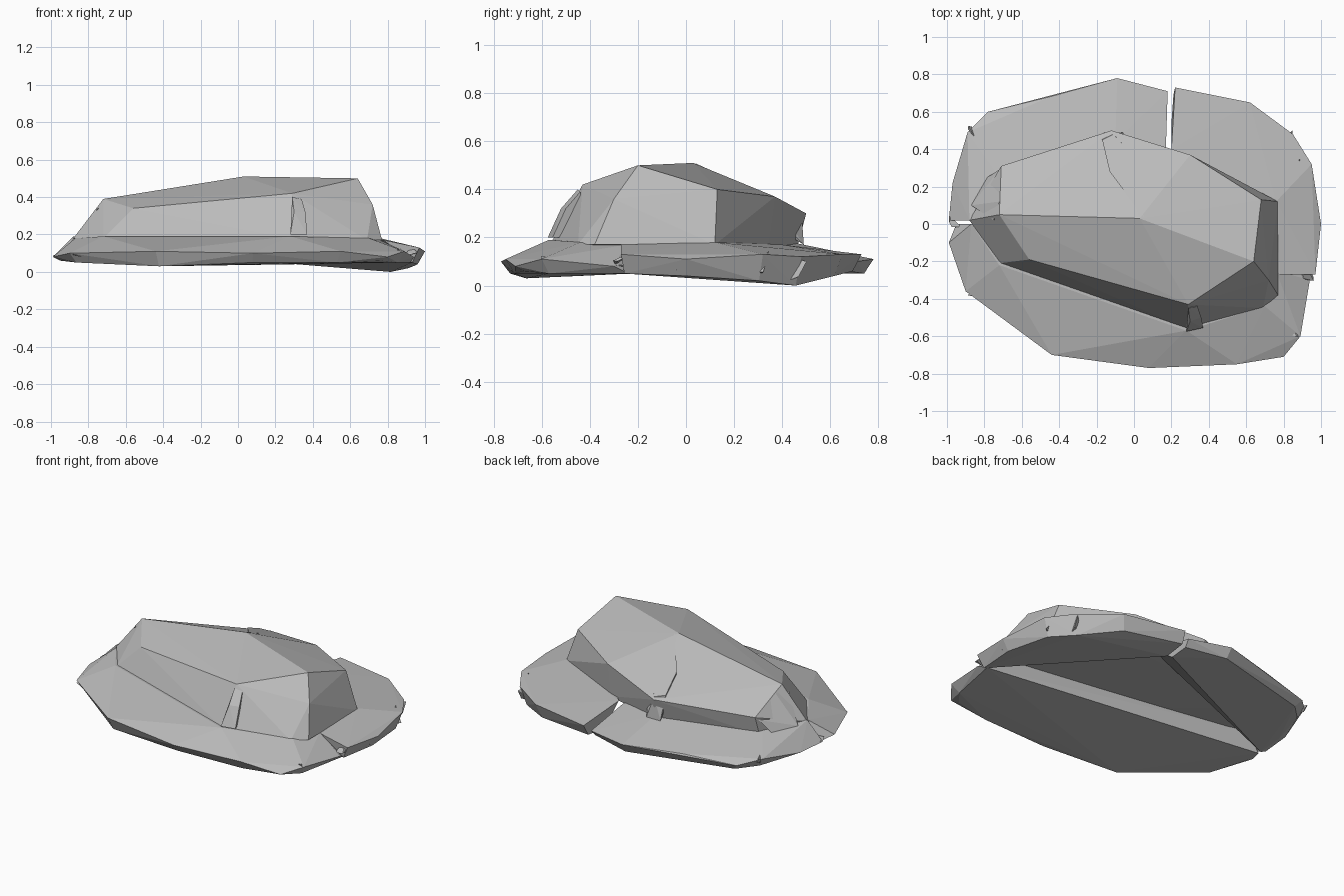
import bpy
import bmesh
import random

random.seed(7)

default_cube = bpy.data.objects.get("Cube")
if default_cube:
    bpy.data.objects.remove(default_cube, do_unlink=True)

stone = bpy.data.materials.new("stone grey")
stone.use_nodes = True
stone.diffuse_color = (0.5, 0.5, 0.5, 1)
stone.node_tree.nodes["Principled BSDF"].inputs["Base Color"].default_value = stone.diffuse_color


def hull(name, points):
    """Convex faceted rock around a few corner points."""
    bm = bmesh.new()
    for point in points:
        bm.verts.new(point)
    result = bmesh.ops.convex_hull(bm, input=bm.verts[:])
    unused = [v for v in result["geom_interior"] if isinstance(v, bmesh.types.BMVert)]
    bmesh.ops.delete(bm, geom=unused, context="VERTS")
    bmesh.ops.recalc_face_normals(bm, faces=bm.faces[:])
    mesh = bpy.data.meshes.new(name)
    bm.to_mesh(mesh)
    bm.free()
    mesh.materials.append(stone)
    obj = bpy.data.objects.new(name, mesh)
    bpy.context.collection.objects.link(obj)
    return obj


def slab(name, rim, inner_top, inner_bottom):
    """Base chunk: rim points carry an upper height and an underside height."""
    points = inner_top + inner_bottom
    for x, y, high, low in rim:
        points += [(x, y, high), (x * .96, y * .95, low)]
    hull(name, points)


# Three base chunks leaning together under the boulder, hollow between them
FRONT_RIM = [
    (-.99, -.1, .08, .06), (-.9, -.36, .1, .05), (-.44, -.7, .11, .03),
    (.08, -.77, .1, .05), (.55, -.75, .11, .05), (.8, -.71, .08, .06),
    (.89, -.6, .11, .05), (.94, -.3, .08, .05),
]
BACK_RIGHT_RIM = [
    (.97, -.27, .13, .05), (1, 0, .11, .04), (.95, .32, .13, .02),
    (.85, .48, .12, 0), (.62, .65, .13, .04), (.22, .73, .13, .06),
]
BACK_LEFT_RIM = [
    (.18, .71, .1, .06), (-.09, .78, .11, .05), (-.45, .68, .11, .05),
    (-.78, .6, .09, .05), (-.89, .49, .12, .06), (-.97, .22, .08, .06),
    (-.99, .02, .08, .06),
]
slab("front_base_slab", FRONT_RIM,
     [(-.87, 0, .18), (-.72, -.22, .19), (.28, -.57, .19), (.7, -.44, .18),
      (.76, -.25, .17)],
     [(.92, -.24, .05), (-.95, 0, .06)])
slab("back_right_base_slab", BACK_RIGHT_RIM,
     [(.78, -.27, .17), (.76, .12, .18), (.2, .4, .17)],
     [(.94, -.18, .05), (.2, .54, .05)])
slab("back_left_base_slab", BACK_LEFT_RIM,
     [(.17, .39, .16), (-.1, .44, .18), (-.72, .25, .18), (-.88, .02, .19)],
     [(.17, .55, .05), (-.93, .05, .06)])

# Faceted upper boulder: crest, shoulders, then foot
hull("upper_boulder", [
    (-.72, .05, .39), (.03, .03, .51), (.64, -.2, .5),
    (-.56, -.19, .34), (.29, -.43, .42),
    (.3, .37, .37), (.68, .13, .4), (-.12, .5, .3), (-.71, .31, .27),
    (.72, -.3, .36), (-.88, .02, .18), (-.72, -.21, .18), (.28, -.56, .18),
    (.69, -.45, .17), (.77, -.38, .17), (.77, .12, .17),
    (.3, .34, .15), (-.1, .46, .15), (-.72, .28, .15),
])


def back_slope(x, y, lift):
    """Point at a height above the boulder's sloping back."""
    return (x, y, .52 - .45 * y + lift)


# Thin weathered scars on the boulder
scar = [(-.17, .45), (-.11, .48), (0, .36), (.03, .2), (.05, .04), (-.13, .28)]
hull("back_scar", [back_slope(x, y, lift) for x, y in scar for lift in (.006, -.06)]
     + [(-.16, .49, .17), (-.06, .49, .17)])
hull("front_scar", [
    (.29, -.45, .4), (.34, -.44, .39), (.28, -.575, .2), (.37, -.555, .2),
    (.3, -.52, .32), (.36, -.5, .32), (.32, -.4, .2),
])
hull("left_scar", [
    (-.72, .29, .25), (-.87, .1, .18), (-.72, .12, .36), (-.8, .24, .15),
    (-.75, .02, .34), (-.65, .1, .2),
])

# Loose chips along the crumbled edges
for i, (x, y, high, low) in enumerate(FRONT_RIM + BACK_RIGHT_RIM + BACK_LEFT_RIM):
    if abs(x) > .84:
        hull("edge_chip_" + str(i), [
            (x * random.uniform(.92, 1), y * .97 + random.uniform(-.05, .05),
             random.uniform(low + .02, high + .015)) for _ in range(7)])
